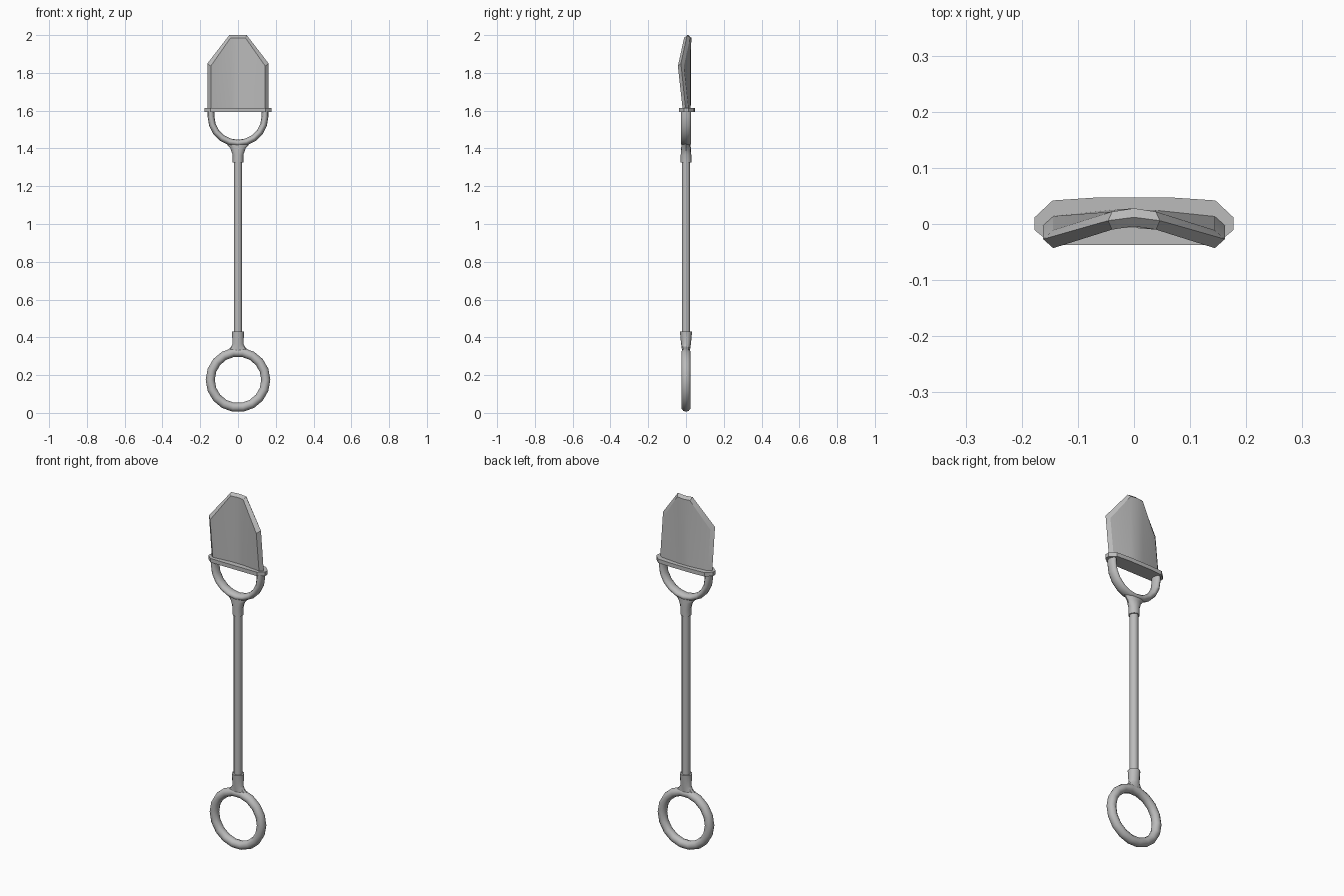
import bpy, bmesh
from math import sin, cos, pi, radians
from mathutils import Vector

if "Cube" in bpy.data.objects:
    bpy.data.objects.remove(bpy.data.objects["Cube"])

grey = bpy.data.materials.new("plain grey")
grey.use_nodes = True
grey.diffuse_color = (0.5, 0.5, 0.5, 1)
grey.node_tree.nodes["Principled BSDF"].inputs["Base Color"].default_value = (0.5, 0.5, 0.5, 1)


def skin(name, rings, looped=False, capped=True, angle=35):
    """Join matching rings of points into one surface."""
    bm = bmesh.new()
    rows = [[bm.verts.new(p) for p in ring] for ring in rings]
    pairs = list(zip(rows, rows[1:])) + ([(rows[-1], rows[0])] if looped else [])
    for a, b in pairs:
        for i in range(len(a)):
            j = (i + 1) % len(a)
            bm.faces.new((a[i], a[j], b[j], b[i]))
    if capped and not looped:
        # caps are strips between the lower and upper half of a ring
        for row in (rows[0], rows[-1]):
            n = len(row)
            for i in range(n // 2 - 1):
                bm.faces.new((row[i], row[i + 1], row[n - 2 - i], row[n - 1 - i]))
    bmesh.ops.recalc_face_normals(bm, faces=bm.faces)
    mesh = bpy.data.meshes.new(name)
    bm.to_mesh(mesh)
    bm.free()
    obj = bpy.data.objects.new(name, mesh)
    mesh.materials.append(grey)
    bpy.context.collection.objects.link(obj)
    bpy.ops.object.select_all(action='DESELECT')
    obj.select_set(True)
    bpy.context.view_layer.objects.active = obj
    bpy.ops.object.shade_smooth_by_angle(angle=radians(angle))
    return obj


def column(name, sections, sides=12):
    """Upright part from (half width, half depth, height) sections."""
    turn = [2 * pi * k / sides for k in range(sides)]
    return skin(name, [[(rx * cos(t), ry * sin(t), z) for t in turn] for rx, ry, z in sections])


def tube(name, path, rx, ry, looped=False, sides=10):
    """Tube along (x, z, angle) stations; the angle points outwards."""
    turn = [2 * pi * k / sides for k in range(sides)]
    rings = [[(x + rx * cos(t) * cos(a), ry * sin(t), z + rx * cos(t) * sin(a))
              for t in turn] for x, z, a in path]
    return skin(name, rings, looped, angle=50)


# ring grip at the foot
steps = 18
ring = []
for k in range(steps):
    a = 2 * pi * k / steps
    ring.append((0.147 * cos(a), 0.175 + 0.147 * sin(a), a))
tube("ring_grip", ring, 0.024, 0.025, looped=True)

# shaft and its two sockets
column("shaft", [(0.022, 0.022, 0.36), (0.022, 0.022, 1.4)])
column("grip_socket", [(0.065, 0.02, 0.325), (0.04, 0.023, 0.345),
                       (0.029, 0.026, 0.365), (0.032, 0.032, 0.43)])
column("fork_socket", [(0.028, 0.028, 1.325), (0.028, 0.028, 1.365),
                       (0.04, 0.026, 1.4), (0.07, 0.022, 1.435)])

# U-shaped fork
fork = [(-0.143, 1.605, pi)]
for k in range(11):
    a = pi + pi * k / 10
    fork.append((0.143 * cos(a), 1.57 + 0.142 * sin(a), a))
fork.append((0.143, 1.605, 2 * pi))
tube("fork", fork, 0.018, 0.029)

# collar plate under the blade
half = [(0.177, 0.012), (0.145, 0.042), (0.07, 0.047)]
back = half + [(-x, y) for x, y in reversed(half)]
front = [(x, -0.011 if abs(x) > 0.16 else -0.037) for x, y in reversed(back)]
skin("collar", [[(x, y, z) for x, y in back + front] for z in (1.593, 1.615)])


# bowed blade with a ridged rim: front face, rim, back face
def blade_ring(edge, inner, drop, shift):
    low, high = [], []
    for x in (-edge, -inner, 0, inner, edge):
        outer = abs(x) == edge
        low.append((x, (-0.002 if outer else 0.009) + shift, 1.61))
        bow = -0.027 if outer else (0.006 if x else 0.012)
        high.append((x, bow + shift, (1.85 if outer else 2.0) - drop))
    return low + high[::-1]


skin("blade", [blade_ring(0.144, 0.039, 0.014, -0.016),
               blade_ring(0.162, 0.046, 0, 0),
               blade_ring(0.144, 0.039, 0.014, 0.016)], angle=25)
